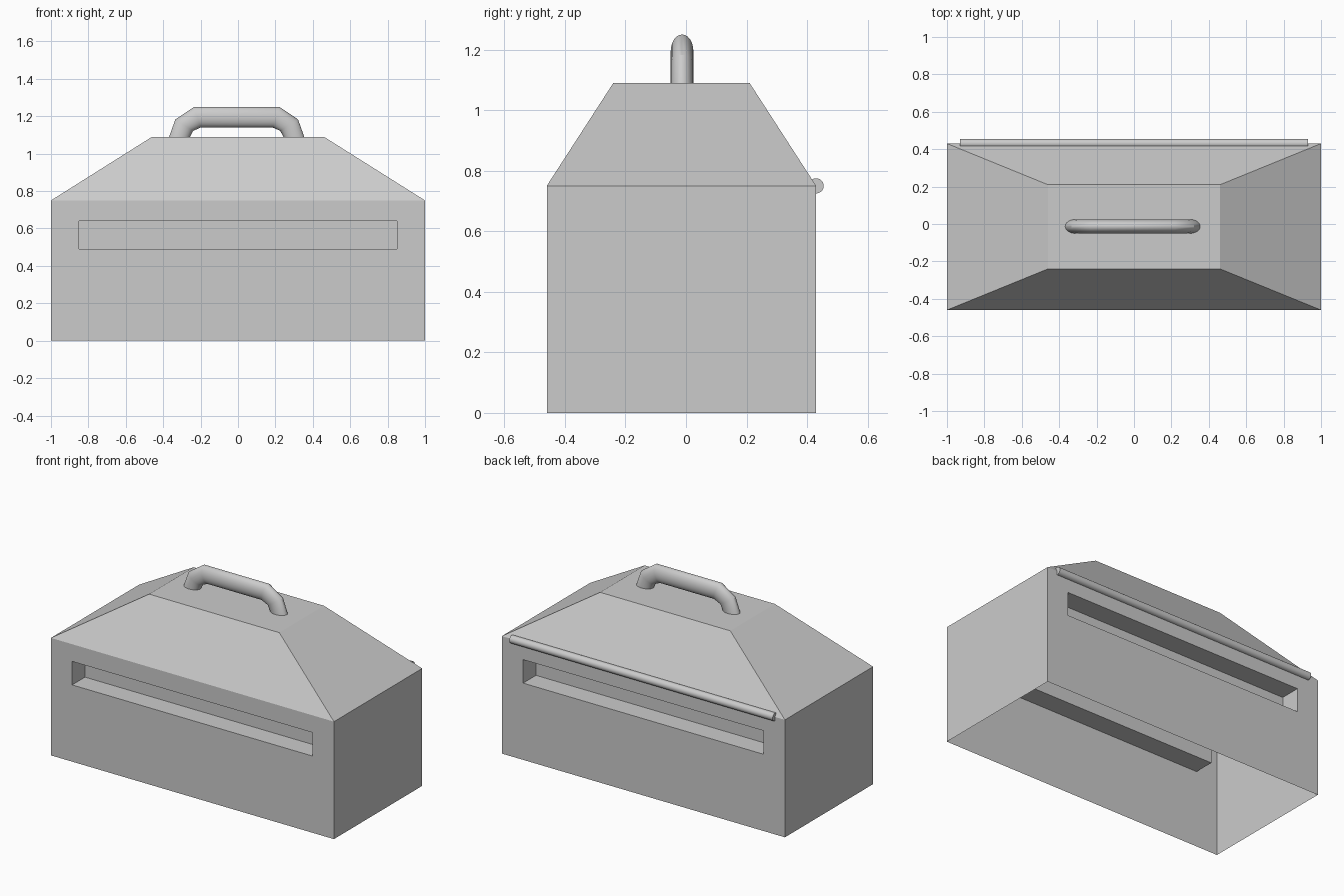
import bpy, bmesh, math
from mathutils import Vector

if "Cube" in bpy.data.objects:
    bpy.data.objects.remove(bpy.data.objects["Cube"])


def add_object(name, bm, smooth=False):
    bmesh.ops.recalc_face_normals(bm, faces=bm.faces[:]) if smooth else None
    mesh = bpy.data.meshes.new(name)
    bm.to_mesh(mesh)
    bm.free()
    ob = bpy.data.objects.new(name, mesh)
    bpy.context.collection.objects.link(ob)
    if smooth:
        bpy.context.view_layer.objects.active = ob
        ob.select_set(True)
        bpy.ops.object.shade_smooth_by_angle(angle=math.radians(35))
        ob.select_set(False)
    return ob


def facing(bm, direction):
    bm.normal_update()
    return next(f for f in bm.faces if f.normal.dot(Vector(direction)) > 0.99)


def inset_to(bm, face, lo, hi):
    """Inset a face and snap its corners to the box lo..hi."""
    bmesh.ops.inset_individual(bm, faces=[face], thickness=0.05)
    mid = face.calc_center_bounds()
    for v in face.verts:
        v.co = [lo[i] if v.co[i] < mid[i] else hi[i] for i in range(3)]


X, Y0, Y1, WALL, TOP = 1.0, -0.46, 0.43, 0.75, 1.09
SLOT_DEPTH = 0.13

# Shell: open-bottomed box, sloped roof, blind slots front and back
bm = bmesh.new()
bmesh.ops.create_cube(bm, size=1)
for v in bm.verts:
    v.co = (math.copysign(X, v.co.x), Y0 if v.co.y < 0 else Y1,
            0 if v.co.z < 0 else WALL)
roof = facing(bm, (0, 0, 1))
front = facing(bm, (0, -1, 0))
back = facing(bm, (0, 1, 0))
bottom = facing(bm, (0, 0, -1))
inset_to(bm, roof, (-0.46, -0.24, TOP), (0.46, 0.21, TOP))
for face, y, inward in ((front, Y0, 1), (back, Y1, -1)):
    for depth in (0, SLOT_DEPTH):
        yy = y + inward * depth
        inset_to(bm, face, (-0.85, yy, 0.49), (0.85, yy, 0.64))
bmesh.ops.delete(bm, geom=[bottom], context='FACES_ONLY')
add_object("box_shell", bm)

# Hinge rod along the back eave
bpy.ops.mesh.primitive_cylinder_add(vertices=24, radius=0.025, depth=1.86,
                                    location=(0, 0.43, 0.75),
                                    rotation=(0, math.pi / 2, 0))
rod = bpy.context.object
rod.name = "hinge_rod"
bpy.ops.object.shade_smooth_by_angle(angle=math.radians(35))
rod.select_set(False)

# Handle: elliptical sections spanning an outer and an inner outline
HX, HY, HALF_WIDTH, SIDES = -0.007, -0.013, 0.0375, 24
outer = [(-0.363, 1.085), (-0.328, 1.183), (-0.228, 1.25)]
inner = [(-0.252, 1.085), (-0.233, 1.122), (-0.192, 1.14)]
outer += [(-x, z) for x, z in reversed(outer)]
inner += [(-x, z) for x, z in reversed(inner)]
bm = bmesh.new()
rings = []
for o, i in zip(outer, inner):
    o, i = Vector((o[0], 0, o[1])), Vector((i[0], 0, i[1]))
    ring = []
    for k in range(SIDES):
        a = 2 * math.pi * k / SIDES
        p = (o + i) / 2 + (o - i) / 2 * math.cos(a)
        ring.append(bm.verts.new(p + Vector((HX, HY + HALF_WIDTH * math.sin(a), 0))))
    rings.append(ring)
for r0, r1 in zip(rings, rings[1:]):
    for k in range(SIDES):
        n = (k + 1) % SIDES
        bm.faces.new((r0[k], r0[n], r1[n], r1[k]))
add_object("carry_handle", bm, smooth=True)
